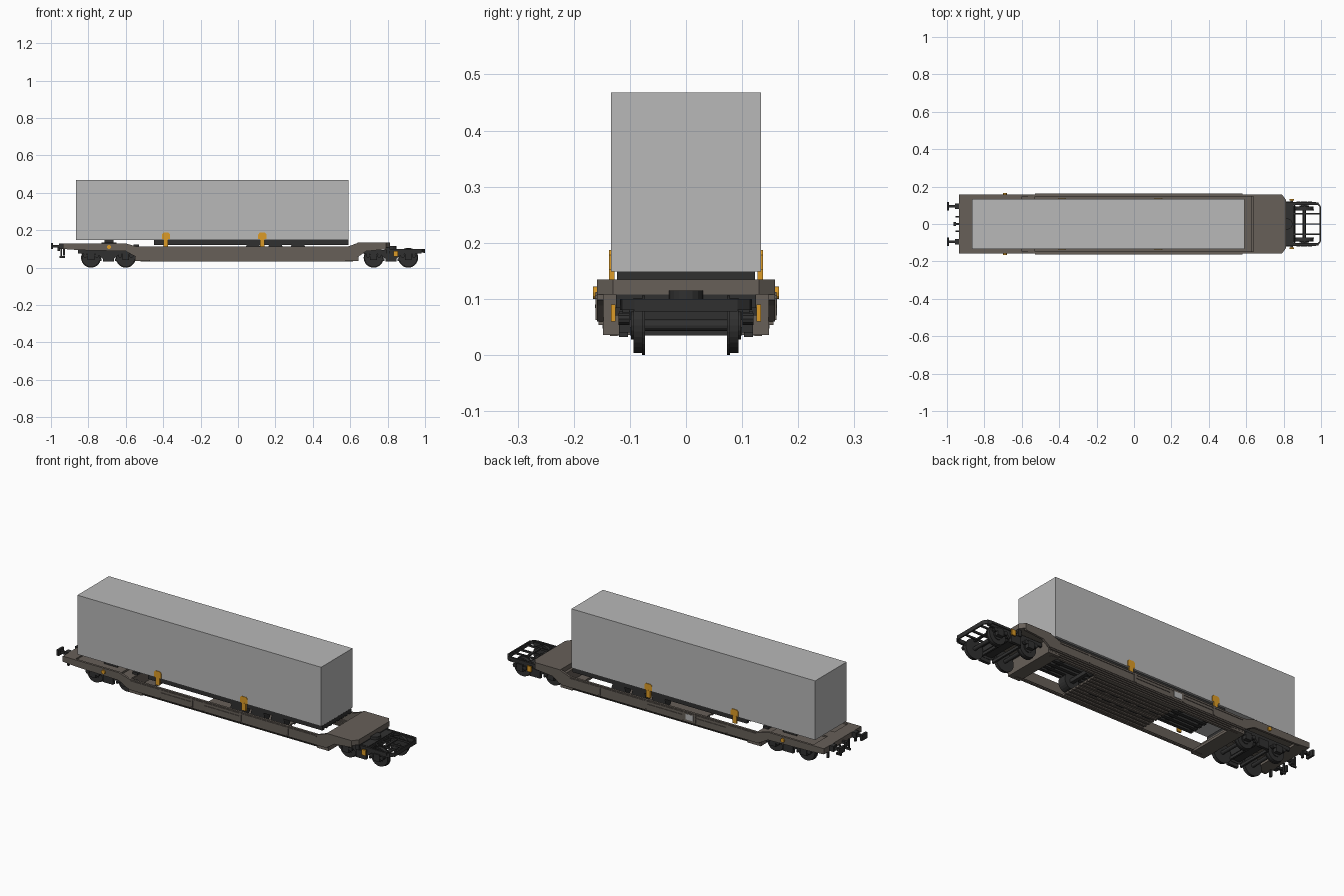
import bpy, bmesh, math
from mathutils import Vector

def mat(name, r, g, b):
    m = bpy.data.materials.new(name)
    m.diffuse_color = (r, g, b, 1)
    return m

BROWN = mat("brown_grey", 0.135, 0.115, 0.098)
BLACK = mat("soft_black", 0.03, 0.03, 0.03)
GREY = mat("light_grey", 0.48, 0.48, 0.48)
ORANGE = mat("orange", 0.72, 0.33, 0.02)

def finish(bm, name, m):
    bmesh.ops.recalc_face_normals(bm, faces=bm.faces)
    me = bpy.data.meshes.new(name)
    bm.to_mesh(me)
    bm.free()
    me.materials.append(m)
    ob = bpy.data.objects.new(name, me)
    bpy.context.collection.objects.link(ob)
    return ob

def add_box(bm, x0, x1, y0, y1, z0, z1):
    v = bmesh.ops.create_cube(bm, size=1)["verts"]
    for p in v:
        p.co = Vector(((x0 + x1) / 2 + p.co.x * (x1 - x0),
                       (y0 + y1) / 2 + p.co.y * (y1 - y0),
                       (z0 + z1) / 2 + p.co.z * (z1 - z0)))

def boxes(name, m, items, mirror=False):
    """Several boxes in one part, optionally repeated on the other side."""
    bm = bmesh.new()
    for b in items:
        add_box(bm, *b)
        if mirror:
            add_box(bm, b[0], b[1], -b[3], -b[2], b[4], b[5])
    return finish(bm, name, m)

def add_prism(bm, pts, a, b, axis):
    """Extrude a 2D outline from a to b along y (xz outline) or z (xy outline)."""
    f = (lambda p, t: (p[0], t, p[1])) if axis == "y" else (lambda p, t: (p[0], p[1], t))
    lo = [bm.verts.new(f(p, a)) for p in pts]
    hi = [bm.verts.new(f(p, b)) for p in pts]
    bm.faces.new(lo)
    bm.faces.new(hi)
    for i in range(len(pts)):
        j = (i + 1) % len(pts)
        bm.faces.new((lo[i], lo[j], hi[j], hi[i]))

def add_disc(bm, x, y0, y1, z, r, seg=24, axis="y"):
    pts = [(x + r * math.cos(2 * math.pi * i / seg), z + r * math.sin(2 * math.pi * i / seg))
           for i in range(seg)]
    add_prism(bm, pts, y0, y1, axis)

# trailer body
boxes("trailer_body", GREY, [(-0.865, 0.59, -0.134, 0.134, 0.149, 0.468)])

# trailer chassis rails and cross bars
rails = [(-0.45, 0.59, y, y + 0.018, 0.122, 0.1485) for y in (0.008, 0.042, 0.073, 0.105)]
boxes("trailer_rails", BLACK, rails, True)
boxes("trailer_cross_bars", BLACK,
      [(x, x + 0.025, -0.122, 0.122, 0.128, 0.1485) for x in (-0.45, -0.3, -0.05, 0.12, 0.27, 0.42, 0.565)])
# trailer running gear
bm = bmesh.new()
for x in (0.08, 0.2, 0.32):
    add_box(bm, x - 0.01, x + 0.01, -0.1, 0.1, 0.085, 0.105)
    for s in (-1, 1):
        add_disc(bm, x, s * 0.07, s * 0.118, 0.096, 0.042, 20)
finish(bm, "trailer_wheels", BLACK)
# orange latches at the foot of the trailer
bm = bmesh.new()
for x in (-0.385, 0.13):
    for s in (-1, 1):
        o = [(x - .022, .152), (x + .022, .152), (x + .022, .178), (x + .014, .187),
             (x - .014, .187), (x - .022, .178)]
        add_prism(bm, o, s * 0.128, s * 0.137, "y")
        add_box(bm, x - .012, x + .012, s * .1325 - .005, s * .1325 + .005, .112, .153)
finish(bm, "side_latches", ORANGE)

# wagon side beams: cranked outline with raised ends
side = [(-0.935, 0.1), (-0.935, 0.13), (-0.60, 0.13), (-0.54, 0.112), (0.585, 0.112), (0.645, 0.134),
        (0.79, 0.134), (0.79, 0.098), (0.685, 0.088), (0.645, 0.06), (-0.55, 0.06), (-0.60, 0.088),
        (-0.85, 0.094)]
bm = bmesh.new()
for s in (-1, 1):
    add_prism(bm, side, s * 0.147, s * 0.159, "y")
finish(bm, "side_beams", BROWN)
# stepped lower sill under each beam
sill = []
for i in range(4):
    z = 0.06 - 0.0065 * i
    sill.append((-0.545 + i * .008, 0.64 - i * .008, 0.143 - i * .007, 0.156 - i * .007, z - 0.0065, z))
boxes("lower_sills", BROWN, sill, True)
# top flange and ribs on the outer side
boxes("beam_flanges", BROWN, [(-0.53, 0.58, 0.15, 0.162, 0.1, 0.106),
                              (-0.35, -0.17, 0.15, 0.162, 0.084, 0.09),
                              (-0.09, 0.12, 0.15, 0.162, 0.084, 0.09)] +
      [(x, x + 0.012, 0.15, 0.1615, 0.062, 0.112) for x in (-0.36, -0.17, -0.1, 0.12, 0.4)], True)
boxes("data_plate", GREY, [(-0.155, -0.11, 0.156, 0.1625, 0.07, 0.1)])

# pocket floor in the middle with lengthwise ribs, and cross members
boxes("pocket_floor", BROWN, [(-0.15, 0.33, -0.13, 0.13, 0.041, 0.048)])
boxes("floor_ribs", BROWN, [(-0.15, 0.33, y, y + .012, 0.035, 0.042) for y in (.01, .035, .06, .085, .11)], True)
boxes("floor_slots", BLACK, [(x, x + .05, -.032, -.026, .036, .042) for x in (-.12, -.04, .04, .12, .2)], True)
boxes("cross_members", BROWN, [(-0.535, -0.47, -0.148, 0.148, 0.036, 0.05),
                               (-0.55, -0.53, -0.148, 0.148, 0.036, 0.11),
                               (0.625, 0.645, -0.148, 0.148, 0.036, 0.11),
                               (0.575, 0.64, -0.148, 0.148, 0.036, 0.05)])

# end decks
bm = bmesh.new()
add_prism(bm, [(0.64, -.159), (0.79, -.159), (0.812, -.13), (0.812, .13), (0.79, .159), (0.64, .159)],
          0.108, 0.1345, "z")
finish(bm, "right_deck", BROWN)
boxes("left_deck", BROWN, [(-0.935, -0.865, -0.15, 0.15, 0.1, 0.13),
                           (-0.87, -0.60, -0.15, 0.15, 0.112, 0.122),
                           (-0.87, -0.60, -0.03, 0.03, 0.1, 0.13),
                           (-0.61, -0.535, -0.15, 0.15, 0.1, 0.112)])
# trailer coupling stand
boxes("coupling_stand", BLACK, [(-0.73, -0.65, -0.1, 0.1, 0.12, 0.134), (-0.715, -0.665, -0.06, 0.06, 0.13, 0.1485),
                                (-0.56, -0.53, -0.1, 0.1, 0.11, 0.125)])

# buffers, hook and hoses on the left end
boxes("buffers", BLACK, [(-0.99, -0.935, 0.088, 0.102, 0.108, 0.122), (-0.958, -0.935, 0.08, 0.11, 0.1, 0.13),
                         (-1.0, -0.988, 0.072, 0.118, 0.1, 0.132)], True)
boxes("draw_hook", BLACK, [(-0.965, -0.93, -0.006, 0.006, 0.1, 0.115), (-0.965, -0.953, -0.012, 0.012, 0.09, 0.118)])
boxes("brake_hoses", BLACK, [(-0.95, -0.942, 0.035, 0.043, 0.06, 0.11), (-0.955, -0.925, 0.035, 0.043, 0.052, 0.062),
                             (-0.935, -0.925, 0.11, 0.122, 0.065, 0.11)], True)

# bogies
def bogie(name, cx, half):
    bm = bmesh.new()
    for x in (cx - half, cx + half):
        for s in (-1, 1):
            add_disc(bm, x, s * 0.075, s * 0.094, 0.053, 0.049, 28)
            add_disc(bm, x, s * 0.073, s * 0.078, 0.053, 0.053, 28)
            add_disc(bm, x, s * 0.094, s * 0.098, 0.053, 0.025, 16)
        add_disc(bm, x, -0.075, 0.075, 0.053, 0.01, 12)
    finish(bm, name + "_wheels", BLACK)
    bm = bmesh.new()
    o = [(-half - .07, .075), (-half - .07, .094), (half + .07, .094), (half + .07, .075),
         (half - .035, .072), (half - .06, .05), (-half + .06, .05), (-half + .035, .072)]
    for s in (-1, 1):
        add_prism(bm, [(cx + x, z) for x, z in o], s * 0.101, s * 0.113, "y")
        for d in (-half, half):
            add_box(bm, cx + d - .018, cx + d + .018, s * .109 - .01, s * .109 + .01, .04, .078)
            for e in (-.03, .03):
                add_disc(bm, cx + d + e, s * .101, s * .12, .064, .011, 10)
        add_box(bm, cx - .03, cx + .03, s * .111 - .008, s * .111 + .008, .032, .075)
    add_box(bm, cx - .035, cx + .035, -.105, .105, .062, .1)
    add_disc(bm, cx, 0.1, 0.115, 0, 0.03, 16, "z")
    for s in (-1, 1):
        add_box(bm, cx + s * (half - .052) - .005, cx + s * (half - .052) + .005, -.1, .1, .035, .05)
    finish(bm, name + "_frame", BLACK)

bogie("left_bogie", -0.693, 0.093)
bogie("right_bogie", 0.8175, 0.0925)

# open rounded end frame around the outer right axle
bars = [(0.80, 0.97, 0.108, 0.118, 0.088, 0.1), (0.993, 1.0, 0.0, 0.092, 0.078, 0.1),
        (0.81, 0.995, 0.052, 0.058, 0.09, 0.1), (0.86, 0.995, 0.0, 0.004, 0.085, 0.095),
        (0.905, 0.917, 0.0, 0.1, 0.09, 0.098), (0.855, 0.862, 0.0, 0.112, 0.085, 0.097),
        (0.79, 0.81, 0.0, 0.125, 0.075, 0.11)]
boxes("end_frame", BLACK, bars, True)
bm = bmesh.new()
for s in (-1, 1):
    add_prism(bm, [(0.965, s * .108), (0.965, s * .118), (0.985, s * .114), (1.0, s * .092), (0.993, s * .09),
                   (0.98, s * .105)], 0.08, 0.1, "z")
finish(bm, "end_frame_corners", BLACK)

# orange handles
boxes("bogie_handles", ORANGE, [(0.832, 0.856, 0.126, 0.134, 0.06, 0.09)], True)
boxes("handle_brackets", BLACK, [(0.838, 0.85, 0.112, 0.128, 0.07, 0.085)], True)
bm = bmesh.new()
for s in (-1, 1):
    add_disc(bm, -0.69, s * 0.158, s * 0.166, 0.111, 0.011, 12)
finish(bm, "brake_wheels", ORANGE)
